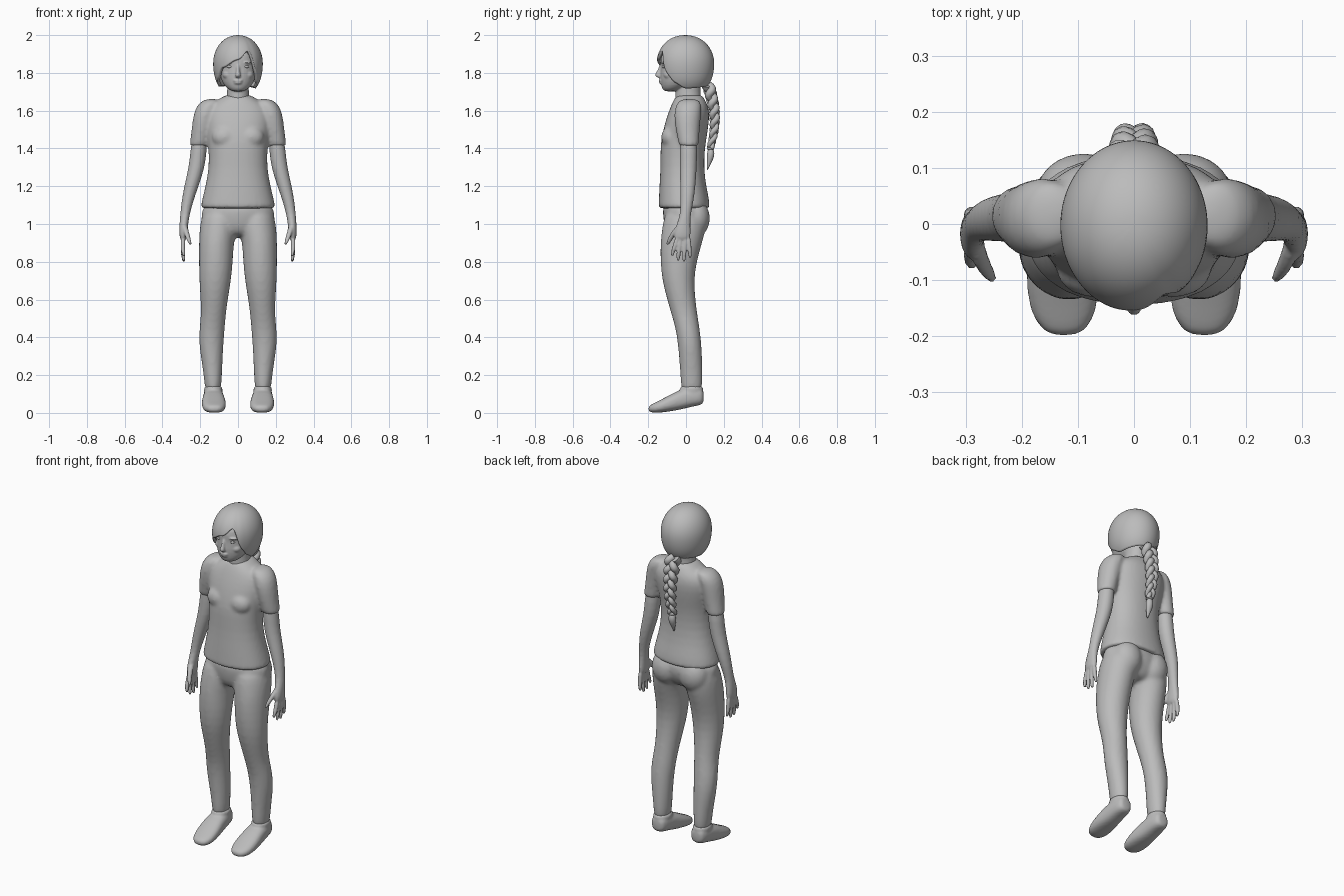
import bpy, bmesh, math
from mathutils import Vector, Matrix

cube = bpy.data.objects.get("Cube")
if cube:
    bpy.data.objects.remove(cube, do_unlink=True)

GREY = (0.5, 0.5, 0.5, 1)
grey = bpy.data.materials.new("plain_grey")
grey.use_nodes = True
grey.diffuse_color = GREY
grey.node_tree.nodes["Principled BSDF"].inputs["Base Color"].default_value = GREY
SIDES = (1, -1)


def loft(bm, sections, side=1, along="z", power=1.0, count=20):
    """Skin ellipses; each section is (position, centre a, centre b, radius a, radius b)."""
    rings = []
    for pos, ca, cb, ra, rb in sections:
        ring = []
        for i in range(count):
            t = math.tau * i / count
            c, s = math.cos(t), math.sin(t)
            a = ca + ra * math.copysign(abs(c) ** power, c)
            b = cb + rb * math.copysign(abs(s) ** power, s)
            co = (a * side, b, pos) if along == "z" else (a * side, pos, b)
            ring.append(bm.verts.new(co))
        rings.append(ring)
    faces = [bm.faces.new(rings[0]), bm.faces.new(rings[-1])]
    for low, high in zip(rings, rings[1:]):
        for i in range(count):
            j = (i + 1) % count
            faces.append(bm.faces.new((low[i], low[j], high[j], high[i])))
    bmesh.ops.recalc_face_normals(bm, faces=faces)


def ball(bm, centre, radii, side=1):
    centre = Vector((centre[0] * side, centre[1], centre[2]))
    matrix = Matrix.Translation(centre) @ Matrix.Diagonal((*radii, 1))
    bmesh.ops.create_uvsphere(bm, u_segments=20, v_segments=12, radius=1, matrix=matrix)


def finish(name, bm, voxel=None, smooth=4):
    """Turn a bmesh into a smooth object, optionally fusing its volumes."""
    mesh = bpy.data.meshes.new(name)
    bm.to_mesh(mesh)
    bm.free()
    mesh.polygons.foreach_set("use_smooth", [True] * len(mesh.polygons))
    mesh.materials.append(grey)
    obj = bpy.data.objects.new(name, mesh)
    bpy.context.collection.objects.link(obj)
    sub = obj.modifiers.new("round", "SUBSURF")
    sub.levels = sub.render_levels = 1
    if voxel:
        fuse = obj.modifiers.new("fuse", "REMESH")
        fuse.mode = "VOXEL"
        fuse.voxel_size = voxel
        fuse.use_smooth_shade = True
        relax = obj.modifiers.new("relax", "SMOOTH")
        relax.factor = 0.5
        relax.iterations = smooth
    return obj


# Trousers: hips, seat and both legs fused
bm = bmesh.new()
loft(bm, [(.93, 0, -.01, .08, .07), (.97, 0, -.01, .17, .10), (1.02, 0, -.003, .2, .118),
          (1.07, 0, -.005, .195, .12), (1.12, 0, -.01, .175, .11)])
leg = [(.1, .132, .03, .042, .055), (.17, .132, .03, .046, .059), (.27, .137, .026, .056, .061),
       (.36, .142, .02, .065, .063), (.44, .138, .01, .068, .064), (.52, .13, -.008, .066, .069),
       (.6, .126, -.025, .073, .076), (.7, .121, -.042, .085, .085), (.8, .117, -.04, .091, .097),
       (.9, .115, -.025, .093, .112), (.97, .105, -.012, .1, .117), (1.04, .095, -.003, .1, .115),
       (1.08, .09, -.003, .08, .09)]
for side in SIDES:
    loft(bm, leg, side)
    ball(bm, (.09, .05, 1.03), (.088, .078, .1), side)
finish("trousers", bm, .011)

# Shirt: torso, bust and sleeves fused
bm = bmesh.new()
loft(bm, [(1.08, 0, -.01, .2, .137), (1.09, 0, -.01, .2, .137), (1.14, 0, -.011, .19, .134),
          (1.2, 0, -.017, .174, .125), (1.3, 0, -.02, .155, .116), (1.4, 0, -.018, .158, .119),
          (1.46, 0, -.01, .165, .121), (1.55, 0, .008, .18, .117), (1.61, 0, .018, .17, .105),
          (1.645, 0, .018, .13, .09), (1.67, 0, .018, .085, .076), (1.685, 0, .02, .07, .066)],
     power=.9)
sleeve = [(1.41, .207, .015, .049, .052), (1.42, .207, .015, .049, .053), (1.5, .19, .008, .056, .064),
          (1.58, .175, .008, .062, .073), (1.63, .158, .014, .06, .07), (1.665, .135, .02, .04, .05)]
for side in SIDES:
    loft(bm, sleeve, side)
    ball(bm, (.07, -.08, 1.46), (.07, .052, .06), side)
finish("shirt", bm, .01)

# Arms with hands, four fingers and a thumb
bm = bmesh.new()
arm = [(1.47, .2, .012, .042, .046), (1.38, .21, .014, .043, .046), (1.3, .218, .012, .043, .045),
       (1.2, .247, .01, .038, .041), (1.12, .268, .005, .031, .035), (1.05, .281, -.003, .025, .028),
       (1.0, .287, -.013, .023, .036), (.95, .289, -.02, .022, .046), (.91, .289, -.02, .018, .043)]
finger_tips = [(-.045, -.072, .83), (-.027, -.042, .805), (-.006, -.01, .8), (.012, .022, .82)]
for side in SIDES:
    loft(bm, arm, side)
    for root, tip, low in finger_tips:
        mid = (root + tip) / 2
        loft(bm, [(.94, .29, root, .014, .013), (.88, .293, mid, .013, .013),
                  (low + .02, .29, tip, .011, .011), (low - .004, .286, tip, .007, .007)], side, count=10)
    loft(bm, [(1.0, .285, -.025, .016, .02), (.96, .275, -.06, .016, .018),
              (.92, .262, -.085, .013, .015), (.885, .249, -.1, .008, .009)], side, count=10)
finish("arms_and_hands", bm, .006, 2)

# Shoes with an ankle collar
bm = bmesh.new()
shoe = [(.095, .13, .085, .028, .03), (.08, .13, .088, .045, .048), (.03, .13, .086, .053, .053),
        (-.03, .13, .07, .058, .054), (-.09, .128, .05, .066, .043), (-.15, .126, .03, .062, .031),
        (-.18, .125, .024, .047, .023), (-.2, .125, .021, .025, .013)]
for side in SIDES:
    loft(bm, shoe, side, "y", .8)
    loft(bm, [(.07, .131, .03, .048, .06), (.13, .131, .03, .05, .063), (.145, .131, .03, .049, .062)], side)
finish("shoes", bm, .007, 3)

# Head: skull, neck, nose, brows and lips fused
bm = bmesh.new()
loft(bm, [(1.7, 0, -.085, .03, .03), (1.72, 0, -.066, .062, .063), (1.75, 0, -.045, .085, .091),
          (1.79, 0, -.024, .099, .116), (1.83, 0, -.008, .106, .126), (1.87, 0, 0, .108, .139),
          (1.91, 0, 0, .1, .125), (1.95, 0, 0, .07, .085)])
loft(bm, [(1.6, 0, .02, .07, .07), (1.67, 0, .008, .06, .068), (1.73, 0, .012, .056, .066),
          (1.79, 0, .02, .06, .07)])
loft(bm, [(1.85, 0, -.127, .009, .012), (1.815, 0, -.134, .009, .016), (1.795, 0, -.147, .013, .017),
          (1.783, 0, -.148, .016, .018), (1.772, 0, -.136, .012, .01)], count=12)
ball(bm, (0, -.132, 1.759), (.026, .013, .006))
ball(bm, (0, -.13, 1.747), (.022, .013, .007))
for side in SIDES:
    ball(bm, (.042, -.112, 1.855), (.03, .02, .008), side)
    ball(bm, (.05, -.09, 1.79), (.032, .03, .025), side)
finish("head_and_neck", bm, .005, 2)

# Eyes
bm = bmesh.new()
for side in SIDES:
    ball(bm, (.041, -.113, 1.833), (.018, .014, .009), side)
finish("eyes", bm)

# Hair cap: a shell hanging from the crown down to a swept fringe
hairline = [(-180, 138), (-90, 140), (-65, 122), (-40, 98), (0, 82), (28, 62), (48, 108),
            (65, 130), (90, 146), (180, 138)]


def hair_end(angle):
    for (a, va), (b, vb) in zip(hairline, hairline[1:]):
        if a <= angle <= b:
            f = (angle - a) / (b - a)
            return math.radians(va + (vb - va) * f * f * (3 - 2 * f))


bm = bmesh.new()
columns, rows = 60, 14
crown = bm.verts.new((0, 0, 2.0))
grid = []
for c in range(columns):
    angle = -180 + 360 * c / columns
    phi = math.radians(angle)
    strip = []
    for r in range(1, rows + 1):
        theta = hair_end(angle) * r / rows
        low = theta > math.pi / 2
        spread = math.sin(theta) ** (.6 if low else .93)
        drop = .16 if low else .15
        strip.append(bm.verts.new((.132 * spread * math.sin(phi), -.153 * spread * math.cos(phi) - .003,
                                   1.85 + drop * math.cos(theta))))
    grid.append(strip)
for c in range(columns):
    here, there = grid[c], grid[(c + 1) % columns]
    bm.faces.new((crown, here[0], there[0]))
    for r in range(rows - 1):
        bm.faces.new((here[r], here[r + 1], there[r + 1], there[r]))
hair = finish("hair_cap", bm)
shell = hair.modifiers.new("thickness", "SOLIDIFY")
shell.thickness = .016
shell.offset = -1

# Braid: three strands crossing over each other
for k in range(3):
    curve = bpy.data.curves.new("braid_strand", "CURVE")
    curve.dimensions = "3D"
    curve.bevel_depth = .022
    curve.bevel_resolution = 3
    curve.use_fill_caps = True
    curve.materials.append(grey)
    steps = 60
    spline = curve.splines.new("POLY")
    spline.points.add(steps)
    for i, point in enumerate(spline.points):
        t = i / steps
        phase = math.tau * (2.2 * t + k / 3)
        size = 1 - .45 * t
        y = .118 + .034 * math.sin(math.pi * t * .9) + .015 * size * math.sin(2 * phase)
        point.co = (.027 * size * math.sin(phase), y, 1.735 - .335 * t, 1)
        point.radius = size
    spline.use_smooth = True
    strand = bpy.data.objects.new("braid_strand", curve)
    bpy.context.collection.objects.link(strand)

# Braid tie and loose tuft
bm = bmesh.new()
ball(bm, (0, .13, 1.4), (.02, .02, .01))
loft(bm, [(1.405, 0, .13, .012, .012), (1.375, 0, .132, .024, .022), (1.345, 0, .128, .02, .018),
          (1.315, 0, .12, .011, .01), (1.285, 0, .112, .003, .003)], count=12)
finish("braid_tuft", bm)
